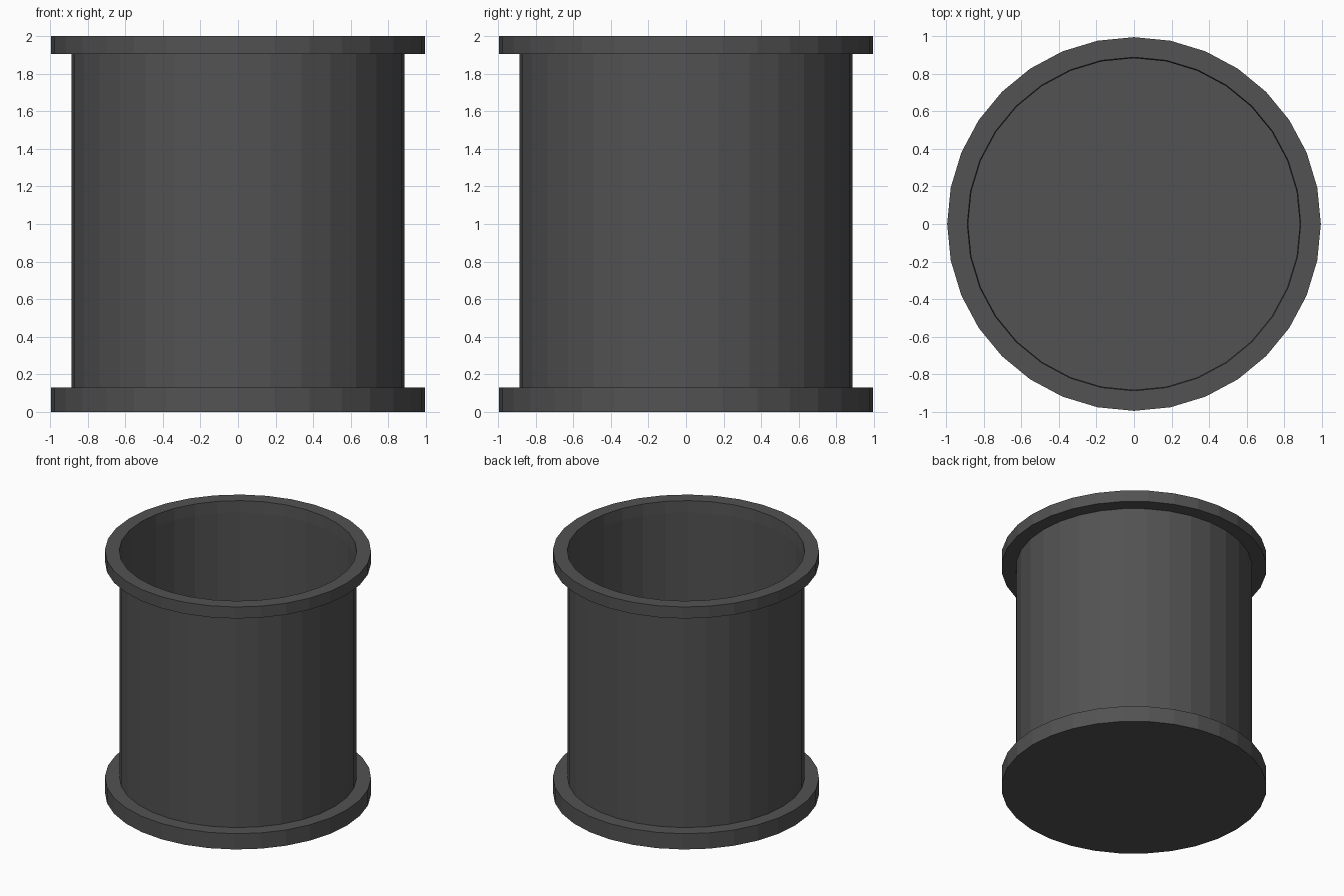
import bpy, bmesh
from math import cos, sin, tau

if "Cube" in bpy.data.objects:
    bpy.data.objects.remove(bpy.data.objects["Cube"])

SIDES = 32

# Dark grey finish
mat = bpy.data.materials.new("dark_grey")
mat.diffuse_color = (0.085, 0.085, 0.085, 1)
mat.use_nodes = True
mat.node_tree.nodes["Principled BSDF"].inputs["Base Color"].default_value = mat.diffuse_color


def lathe(name, profile):
    """Revolve (radius, z) points about z, closing both ends with flat caps."""
    bm = bmesh.new()
    rings = [[bm.verts.new((r * cos(tau * i / SIDES), r * sin(tau * i / SIDES), z))
              for i in range(SIDES)] for r, z in profile]
    for lower, upper in zip(rings, rings[1:]):
        for i in range(SIDES):
            j = (i + 1) % SIDES
            bm.faces.new((lower[i], lower[j], upper[j], upper[i]))
    bm.faces.new(rings[0][::-1])
    bm.faces.new(rings[-1])
    bmesh.ops.recalc_face_normals(bm, faces=bm.faces[:])
    mesh = bpy.data.meshes.new(name)
    bm.to_mesh(mesh)
    bm.free()
    mesh.materials.append(mat)
    obj = bpy.data.objects.new(name, mesh)
    bpy.context.collection.objects.link(obj)
    return obj


# Open container: base flange, body, rim flange, then down the thin inner wall to the floor
lathe("flanged_container", [
    (0.995, 0.0), (0.995, 0.13),
    (0.887, 0.13), (0.887, 1.905),
    (0.995, 1.905), (0.995, 2.0),
    (0.888, 2.0), (0.883, 1.905), (0.883, 0.12),
])
